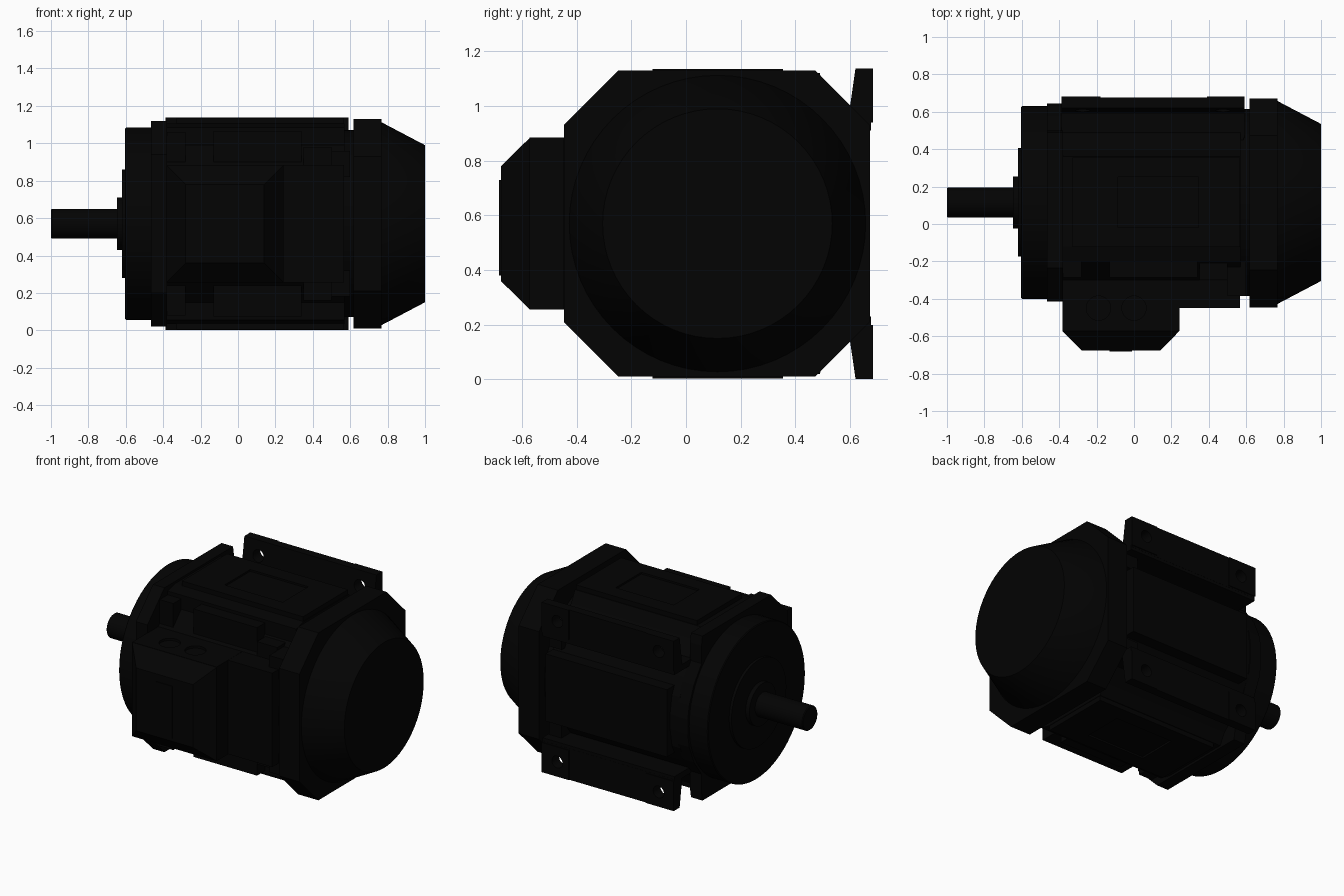
import bpy, bmesh, math
from mathutils import Vector

if "Cube" in bpy.data.objects:
    bpy.data.objects.remove(bpy.data.objects["Cube"], do_unlink=True)

CY, CZ = 0.115, 0.57   # motor axis, running along x

black = bpy.data.materials.new("black paint")
black.use_nodes = True
black.diffuse_color = (0.0009, 0.0009, 0.0009, 1)
black.node_tree.nodes["Principled BSDF"].inputs["Base Color"].default_value = black.diffuse_color


def finish(name, bm, smooth=False):
    bmesh.ops.recalc_face_normals(bm, faces=bm.faces)
    mesh = bpy.data.meshes.new(name)
    bm.to_mesh(mesh)
    bm.free()
    mesh.materials.append(black)
    ob = bpy.data.objects.new(name, mesh)
    bpy.context.collection.objects.link(ob)
    if smooth:
        bpy.ops.object.select_all(action='DESELECT')
        ob.select_set(True)
        bpy.context.view_layer.objects.active = ob
        bpy.ops.object.shade_smooth_by_angle(angle=math.radians(30))
    return ob


def prism(name, pts, x0, x1):
    """Extrude a y,z outline along x."""
    bm = bmesh.new()
    face = bm.faces.new([bm.verts.new((x0, y, z)) for y, z in pts])
    out = bmesh.ops.extrude_face_region(bm, geom=[face])
    moved = [v for v in out["geom"] if isinstance(v, bmesh.types.BMVert)]
    bmesh.ops.translate(bm, verts=moved, vec=(x1 - x0, 0, 0))
    return finish(name, bm)


def mirrored(half):
    """Close a half outline (y, height above axis) by mirroring it below the axis."""
    return [(y, CZ + h) for y, h in half] + [(y, CZ - h) for y, h in reversed(half)]


def box(name, x, y, z):
    return prism(name, [(y[0], z[0]), (y[1], z[0]), (y[1], z[1]), (y[0], z[1])], *x)


def lathe(name, profile, centre=(0, CY, CZ), axis='X', segs=64):
    """Revolve (distance along axis, radius) pairs."""
    bm = bmesh.new()
    rings = []
    for d, r in profile:
        ring = []
        for i in range(segs):
            a = 2 * math.pi * i / segs
            u, v = r * math.cos(a), r * math.sin(a)
            p = {'X': (d, u, v), 'Y': (u, d, v), 'Z': (u, v, d)}[axis]
            ring.append(bm.verts.new(Vector(centre) + Vector(p)))
        rings.append(ring)
    for a, b in zip(rings, rings[1:]):
        for i in range(segs):
            j = (i + 1) % segs
            bm.faces.new((a[i], a[j], b[j], b[i]))
    bm.faces.new(rings[0])
    bm.faces.new(rings[-1])
    return finish(name, bm, True)


def cut(ob, cutter):
    cutter.hide_render = True
    cutter.hide_viewport = True
    mod = ob.modifiers.new("cut", 'BOOLEAN')
    mod.operation = 'DIFFERENCE'
    mod.object = cutter


# Shaft, bearing steps and round end shield
lathe("drive_shaft", [(-1, 0.075), (-0.995, 0.08), (-0.6, 0.08)])
lathe("end_shield", [(-0.648, 0.14), (-0.62, 0.14), (-0.62, 0.29), (-0.603, 0.29),
                     (-0.603, 0.51), (-0.598, 0.515), (-0.44, 0.515)])

# End bracket: cut corners at the front, square lugs and a round back
prism("end_bracket", mirrored([(-0.415, 0.37), (-0.235, 0.55), (0.49, 0.55), (0.5, 0.49),
                               (0.5, 0.37), (0.58, 0.26), (0.63, 0.14), (0.645, 0.05)]), -0.465, -0.38)

# Main housing, rounded towards the back
prism("housing", mirrored([(-0.31, 0.313), (-0.3, 0.315), (-0.2, 0.42), (-0.2, 0.515),
                           (-0.12, 0.535), (0.36, 0.535), (0.4, 0.46), (0.485, 0.385),
                           (0.565, 0.28), (0.62, 0.17), (0.64, 0.05)]), -0.39, 0.57)
lathe("rear_core", [(0.5, 0.5), (0.64, 0.5)])
back_panel = box("back_panel", (-0.33, 0.57), (0.5, 0.673), (0.345, 0.795))

# Octagonal fan guard with tapered cover
prism("fan_flange", mirrored([(-0.447, 0.36), (-0.247, 0.56), (0.472, 0.56), (0.672, 0.36)]),
      0.618, 0.768)
lathe("fan_cover", [(0.75, 0.542), (0.768, 0.542), (1.0, 0.42)])

# Front mounting pad and terminal box with bevelled lid
box("front_pad", (0.2, 0.568), (-0.45, -0.3), (0.256, 0.884))
terminal_box = box("terminal_box", (-0.383, 0.242), (-0.572, -0.3), (0.255, 0.885))
bm = bmesh.new()
bmesh.ops.create_cube(bm, size=1)
for v in bm.verts:
    w = 0.313 if v.co.y > 0 else 0.21
    v.co = (-0.07 + math.copysign(w, v.co.x), -0.572 if v.co.y > 0 else -0.677,
            CZ + math.copysign(w, v.co.z))
finish("terminal_lid", bm)
box("lid_strip", (-0.13, -0.01), (-0.683, -0.676), (0.38, 0.73))

for side, s in (("upper", 1), ("lower", -1)):
    def zz(a, b):
        return sorted((CZ + s * a, CZ + s * b))

    # Raised panel with a shallow rectangular recess
    panel = box(side + "_panel", (-0.33, 0.566), (-0.122, 0.355), zz(0.5, 0.566))
    cut(panel, box(side + "_panel_cutter", (-0.085, 0.345), (-0.02, 0.25), zz(0.554, 0.6)))

    # Shoulder box and corner lugs
    box(side + "_shoulder_box", (-0.13, 0.34), (-0.285, -0.15), zz(0.31, 0.495))
    box(side + "_front_lug", (-0.4, -0.28), (-0.285, -0.15), zz(0.33, 0.49))
    box(side + "_rear_lug", (0.5, 0.6), (-0.385, -0.2), zz(0.25, 0.39))
    box(side + "_middle_lug", (0.35, 0.5), (-0.3, -0.18), zz(0.3, 0.41))
    box(side + "_back_lug", (0.49, 0.585), (0.45, 0.615), zz(0.25, 0.38))

    # Round cable entries sunk into the terminal box
    for i, x in enumerate((-0.19, 0.0)):
        cut(terminal_box, lathe(f"{side}_entry_cutter_{i}", [(-0.015, 0.065), (0.015, 0.065)],
                                (x, -0.45, CZ + s * 0.315), 'Z', 32))

    # Mounting foot: tapered plate, web back to the housing, end pads and bolt holes
    taper = [(0.59, 0.36), (0.6, 0.43), (0.62, 0.568), (0.677, 0.568), (0.677, 0.36)]
    foot = prism(side + "_foot", [(y, CZ + s * h) for y, h in taper], -0.387, 0.59)
    box(side + "_foot_web", (-0.387, 0.59), (0.46, 0.676), zz(0.34, 0.38))
    for i, (x0, x1, hole) in enumerate(((-0.387, -0.18, -0.275), (0.39, 0.59, 0.475))):
        pad = box(f"{side}_foot_pad_{i}", (x0, x1), (0.665, 0.683), zz(0.37, 0.568))
        drill = lathe(f"{side}_drill_{i}", [(-0.1, 0.04), (0.1, 0.04)],
                      (hole, 0.65, CZ + s * 0.47), 'Y', 24)
        cut(pad, drill)
        cut(foot, drill)
